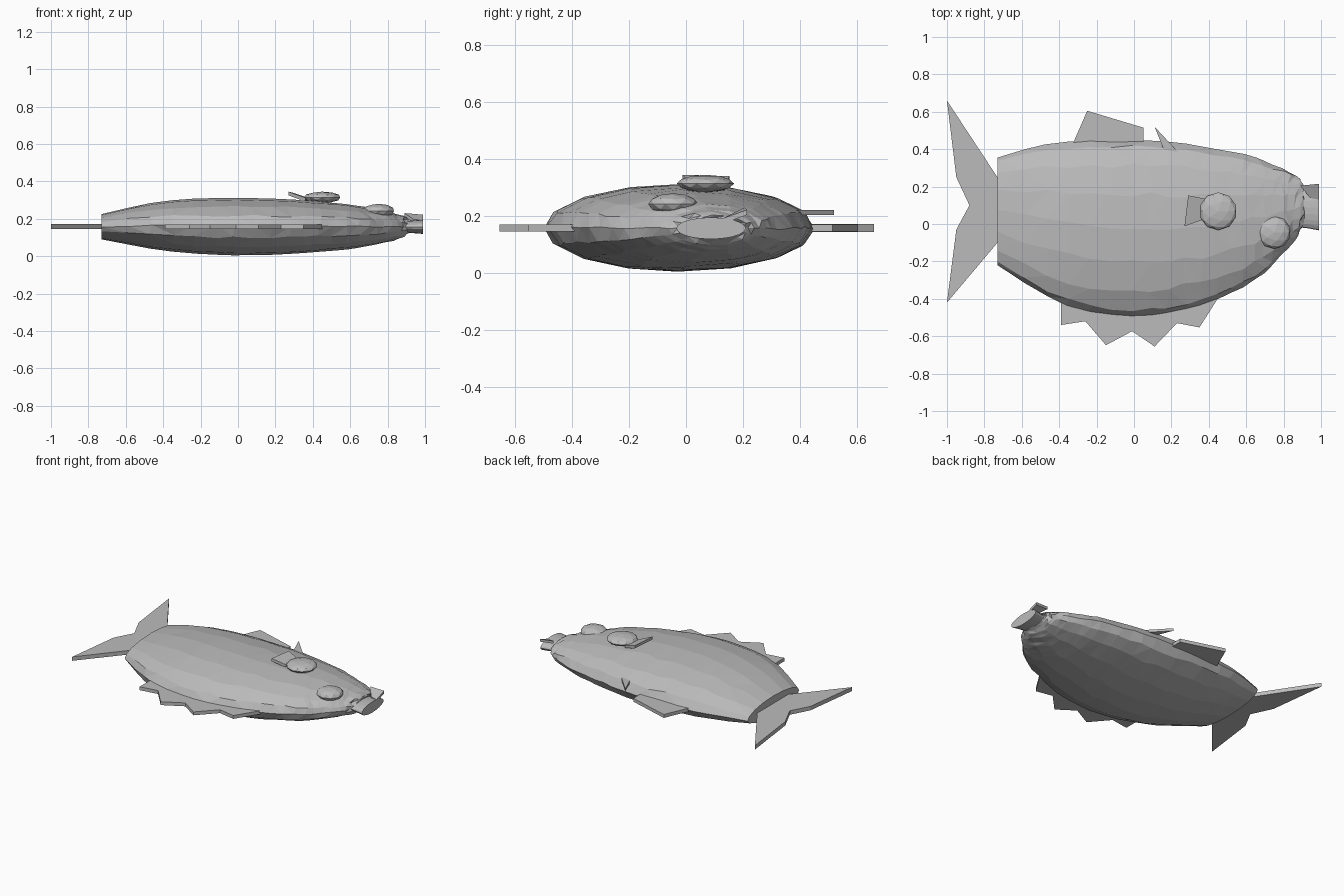
import bpy, bmesh, math, random
from mathutils import Vector

if "Cube" in bpy.data.objects:
    bpy.data.objects.remove(bpy.data.objects["Cube"])
random.seed(4)

grey = bpy.data.materials.new("plain_grey")
grey.diffuse_color = (0.5, 0.5, 0.5, 1)
grey.use_nodes = True
grey.node_tree.nodes["Principled BSDF"].inputs["Base Color"].default_value = grey.diffuse_color


def finish(name, bm):
    bmesh.ops.recalc_face_normals(bm, faces=bm.faces[:])
    me = bpy.data.meshes.new(name)
    bm.to_mesh(me)
    bm.free()
    me.materials.append(grey)
    ob = bpy.data.objects.new(name, me)
    bpy.context.collection.objects.link(ob)
    return ob


def lerp(table, x, k):
    for a, b in zip(table, table[1:]):
        if x <= b[0]:
            t = (x - a[0]) / (b[0] - a[0])
            return a[k] + (b[k] - a[k]) * t
    return table[-1][k]


def plate(name, pts, thick=0.024):
    """Flat fin from 3D outline points, thickened downwards."""
    bm = bmesh.new()
    top = [bm.verts.new(p) for p in pts]
    f = bm.faces.new(top)
    ext = bmesh.ops.extrude_face_region(bm, geom=[f])
    for v in ext["geom"]:
        if isinstance(v, bmesh.types.BMVert):
            v.co.z -= thick
    return finish(name, bm)


def flat(name, outline, z, thick=0.024):
    return plate(name, [(x, y, z) for x, y in outline], thick)


# body: faceted loft, columns are x, lower y, upper y, bottom z, top z
prof = [(-0.73, -0.22, 0.355, 0.09, 0.225), (-0.65, -0.28, 0.385, 0.075, 0.245),
        (-0.55, -0.345, 0.41, 0.055, 0.27), (-0.4, -0.425, 0.437, 0.03, 0.295),
        (-0.2, -0.48, 0.448, 0.01, 0.31), (0.0, -0.5, 0.45, 0.004, 0.312),
        (0.2, -0.48, 0.44, 0.008, 0.308), (0.4, -0.425, 0.41, 0.02, 0.297),
        (0.6, -0.33, 0.37, 0.038, 0.277), (0.73, -0.235, 0.325, 0.058, 0.255),
        (0.82, -0.14, 0.285, 0.08, 0.235), (0.88, -0.06, 0.24, 0.1, 0.215),
        (0.91, 0.0, 0.2, 0.125, 0.195)]
N, R = 16, 24
bm = bmesh.new()
rings = []
for i in range(R):
    x = -0.73 + 1.64 * math.sin(math.pi / 2 * (i / (R - 1)) ** 0.93)
    y0, y1, z0, z1 = (lerp(prof, x, k) for k in (1, 2, 3, 4))
    ring = []
    for j in range(N):
        a = 2 * math.pi * j / N
        jx = random.uniform(-0.012, 0.012) if 0 < i < R - 1 else 0
        a += random.uniform(-0.04, 0.04)
        ring.append(bm.verts.new((x + jx, (y0 + y1) / 2 + (y1 - y0) / 2 * math.cos(a),
                                  (z0 + z1) / 2 + (z1 - z0) / 2 * math.sin(a))))
    rings.append(ring)
for a, b in zip(rings, rings[1:]):
    for j in range(N):
        k = (j + 1) % N
        bm.faces.new((a[j], a[k], b[k], b[j]))
bm.faces.new(rings[0])
bm.faces.new(rings[-1])
bmesh.ops.triangulate(bm, faces=[f for f in bm.faces if len(f.verts) == 4])
finish("body", bm)

# mouth: short flared oval tube end
bm = bmesh.new()
ends = []
for x, ry, rz in ((0.87, 0.105, 0.03), (0.925, 0.11, 0.033), (0.99, 0.122, 0.038)):
    ends.append([bm.verts.new((x, 0.088 + ry * math.cos(t * math.pi / 10),
                               0.157 + rz * math.sin(t * math.pi / 10))) for t in range(20)])
for a, b in zip(ends, ends[1:]):
    for j in range(20):
        k = (j + 1) % 20
        bm.faces.new((a[j], a[k], b[k], b[j]))
bm.faces.new(ends[0])
bm.faces.new(ends[-1])
finish("mouth", bm)
plate("lip_barb", [(0.89, 0.205, 0.23), (0.99, 0.215, 0.222),
                   (0.99, 0.13, 0.192), (0.94, 0.14, 0.197)], 0.018)

# eyes: flattened faceted balls
for name, c, r, rz in (("lower_eye", (0.75, -0.045, 0.242), 0.088, 0.038),
                       ("upper_eye", (0.45, 0.068, 0.314), 0.101, 0.031)):
    bm = bmesh.new()
    bmesh.ops.create_icosphere(bm, subdivisions=2, radius=1)
    for v in bm.verts:
        v.co = Vector((v.co.x * r, v.co.y * r, v.co.z * rz)) + Vector(c)
    finish(name, bm)

# fins
flat("tail_fin", [(-1, 0.66), (-0.73, 0.25), (-0.70, 0.2), (-0.70, -0.05), (-0.73, -0.1),
                  (-1, -0.42), (-0.95, -0.03), (-0.88, 0.1), (-0.95, 0.25)], 0.172, 0.028)
flat("dorsal_fin", [(-0.34, 0.40), (-0.25, 0.605), (0.05, 0.515), (0.05, 0.40)], 0.17)
flat("dorsal_spike", [(0.11, 0.52), (0.25, 0.37), (0.17, 0.37)], 0.222, 0.018)
flat("belly_fin", [(-0.39, -0.36), (-0.39, -0.54), (-0.26, -0.52), (-0.15, -0.648),
                   (-0.01, -0.573), (0.11, -0.655), (0.23, -0.53), (0.35, -0.553),
                   (0.46, -0.38)], 0.17)
plate("side_fin", [(0.29, 0.153, 0.34), (0.38, 0.135, 0.31),
                   (0.36, 0.02, 0.312), (0.27, -0.012, 0.345)], 0.02)
